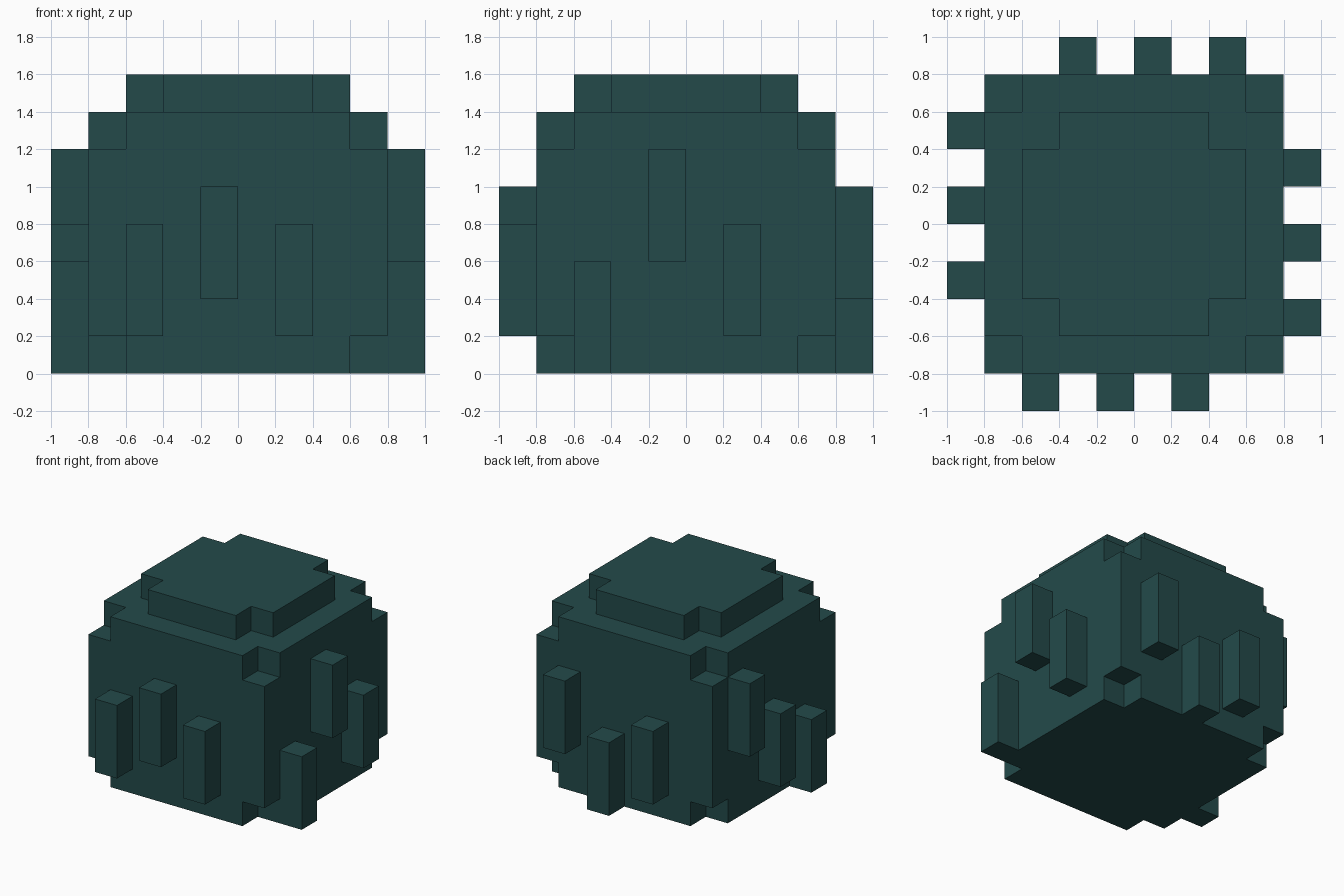
import bpy
import bmesh
import math
from mathutils import Matrix, Vector

U = 0.2  # size of one block

cube = bpy.data.objects.get("Cube")
if cube:
    bpy.data.objects.remove(cube, do_unlink=True)

green = bpy.data.materials.new("dark_teal_green")
green.use_nodes = True
colour = (0.0168, 0.0685, 0.0685, 1)
green.diffuse_color = colour
green.node_tree.nodes["Principled BSDF"].inputs["Base Color"].default_value = colour


def add_object(name, bm):
    bmesh.ops.recalc_face_normals(bm, faces=bm.faces)
    mesh = bpy.data.meshes.new(name)
    bm.to_mesh(mesh)
    bm.free()
    mesh.materials.append(green)
    obj = bpy.data.objects.new(name, mesh)
    bpy.context.collection.objects.link(obj)
    return obj


def block_shell(name, width, layers, base, notched):
    """Square stack of blocks whose corner blocks are missing on the notched layers."""
    edge = (0, width - 1)
    cells = {(x, y, z) for x in range(width) for y in range(width) for z in range(layers)
             if not (x in edge and y in edge and z in notched)}
    bm = bmesh.new()
    offset = Vector((-width / 2, -width / 2, base))
    for cell in cells:
        for axis in range(3):
            for side in (-1, 1):
                step = [0, 0, 0]
                step[axis] = side
                if tuple(c + s for c, s in zip(cell, step)) in cells:
                    continue
                # Only the outer sides of a block become faces
                corners = []
                for a, b in ((0, 0), (1, 0), (1, 1), (0, 1)):
                    p = list(cell)
                    p[axis] += (side + 1) // 2
                    p[(axis + 1) % 3] += a
                    p[(axis + 2) % 3] += b
                    corners.append(bm.verts.new((Vector(p) + offset) * U))
                bm.faces.new(corners)
    bmesh.ops.remove_doubles(bm, verts=bm.verts, dist=U / 100)
    bmesh.ops.recalc_face_normals(bm, faces=bm.faces)
    bmesh.ops.dissolve_limit(bm, angle_limit=math.radians(1),
                             verts=bm.verts, edges=bm.edges)
    return add_object(name, bm)


def spine(name, turn, across, bottom):
    """Three-block upright bar on the front wall, turned about z to its own side."""
    bm = bmesh.new()
    bmesh.ops.create_cube(bm, size=1)
    bmesh.ops.scale(bm, vec=(U, U, 3 * U), verts=bm.verts)
    bmesh.ops.translate(bm, vec=(across, -4.5 * U, bottom + 1.5 * U), verts=bm.verts)
    bmesh.ops.rotate(bm, cent=(0, 0, 0), verts=bm.verts,
                     matrix=Matrix.Rotation(math.radians(turn), 3, "Z"))
    add_object(name, bm)


# Trunk with clipped corners at both ends, and the smaller crown on top
block_shell("trunk", 8, 7, 0, (0, 6))
block_shell("crown", 6, 1, 7, (0,))

# Spines: on every side the same spacing, with varied bottom heights
sides = {
    "front": (0, (0.2, 0.4, 0.2)),
    "left": (90, (0.0, 0.6, 0.2)),
    "back": (180, (0.4, 0.0, 0.2)),
    "right": (270, (0.6, 0.2, 0.0)),
}
for side, (turn, bottoms) in sides.items():
    for i, bottom in enumerate(bottoms):
        spine(f"{side}_spine_{i + 1}", turn, -0.5 + 0.4 * i, bottom)
